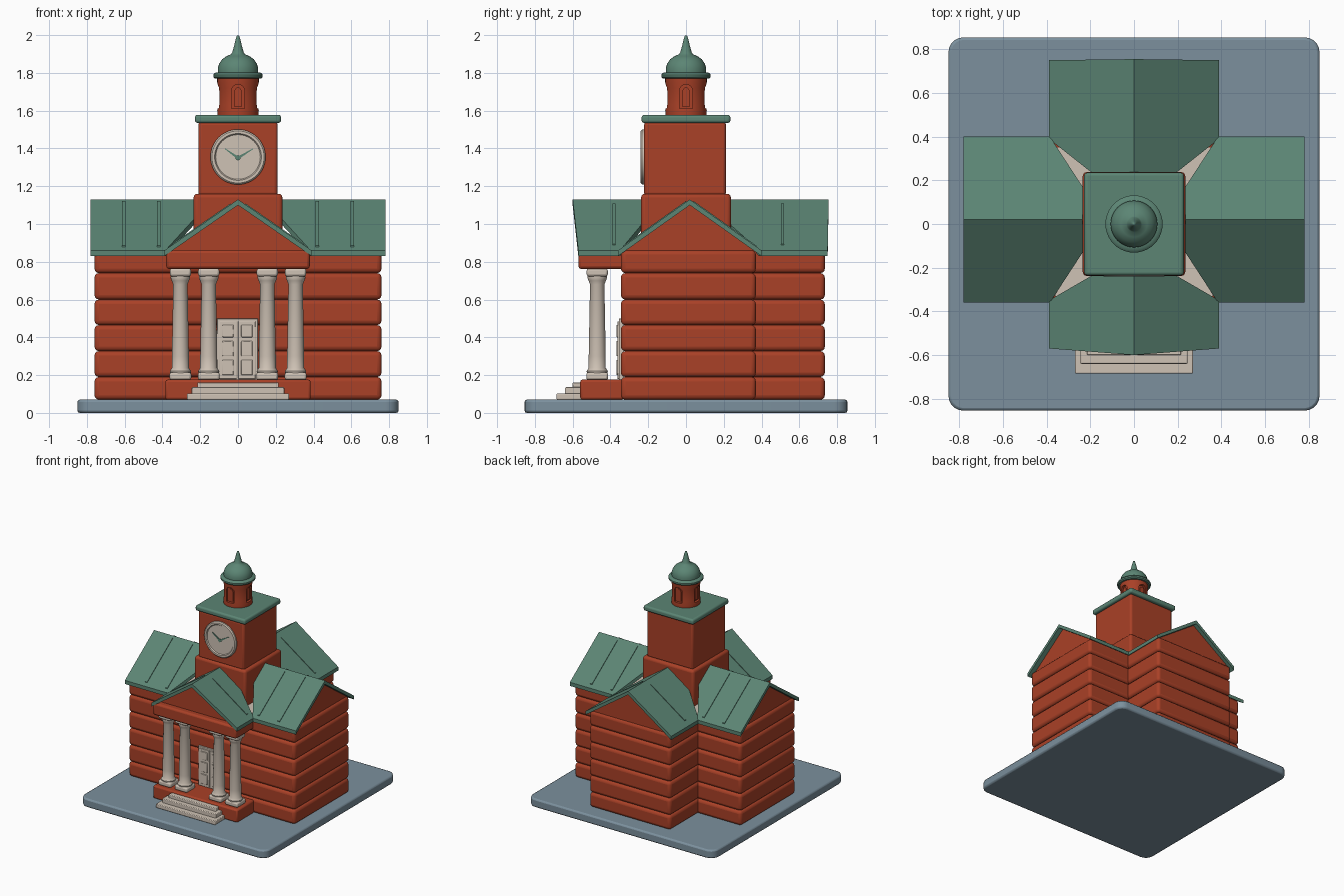
import bpy, bmesh, math
from mathutils import Vector, Matrix

if "Cube" in bpy.data.objects:
    bpy.data.objects.remove(bpy.data.objects["Cube"])


def material(name, rgb):
    m = bpy.data.materials.new(name)
    m.diffuse_color = (*rgb, 1)
    m.use_nodes = True
    m.node_tree.nodes["Principled BSDF"].inputs["Base Color"].default_value = m.diffuse_color
    return m


RED = material("brick red", (0.40, 0.052, 0.020))
GREEN = material("roof green", (0.106, 0.235, 0.175))
CREAM = material("cream stone", (0.62, 0.54, 0.46))
SLATE = material("slate blue", (0.20, 0.28, 0.34))


def finish(name, bm, mat, bevel=0.0, segments=2, smooth=True):
    bmesh.ops.recalc_face_normals(bm, faces=bm.faces)
    me = bpy.data.meshes.new(name)
    bm.to_mesh(me)
    bm.free()
    me.materials.append(mat)
    ob = bpy.data.objects.new(name, me)
    bpy.context.collection.objects.link(ob)
    if bevel:
        mod = ob.modifiers.new("bevel", "BEVEL")
        mod.width, mod.segments = bevel, segments
    if smooth:
        bpy.ops.object.select_all(action="DESELECT")
        ob.select_set(True)
        bpy.context.view_layer.objects.active = ob
        bpy.ops.object.shade_smooth_by_angle(angle=math.radians(40))
    return ob


def box(name, x0, x1, y0, y1, z0, z1, mat, bevel=0.0, segments=2):
    bm = bmesh.new()
    mx = Matrix.Translation(((x0 + x1) / 2, (y0 + y1) / 2, (z0 + z1) / 2))
    bmesh.ops.create_cube(bm, size=1, matrix=mx @ Matrix.Diagonal((x1 - x0, y1 - y0, z1 - z0, 1)))
    return finish(name, bm, mat, bevel, segments)


def lathe(name, profile, mat, centre=(0, 0), steps=32):
    bm = bmesh.new()
    vs = [bm.verts.new((centre[0] + r, centre[1], z)) for r, z in profile]
    es = [bm.edges.new(p) for p in zip(vs, vs[1:])]
    bmesh.ops.spin(bm, geom=vs + es, cent=(*centre, 0), axis=(0, 0, 1),
                   angle=math.tau, steps=steps, use_duplicate=False)
    bmesh.ops.remove_doubles(bm, verts=bm.verts, dist=1e-5)
    return finish(name, bm, mat)


def prism(name, points, offset, mat):
    """Flat polygon pushed along an offset vector into a solid."""
    bm = bmesh.new()
    face = bm.faces.new([bm.verts.new(p) for p in points])
    new = bmesh.ops.extrude_face_region(bm, geom=[face], use_keep_orig=True)["geom"]
    bmesh.ops.translate(bm, vec=Vector(offset), verts=[v for v in new if isinstance(v, bmesh.types.BMVert)])
    return finish(name, bm, mat, smooth=False)


# Ground slab with rounded corners
bm = bmesh.new()
bmesh.ops.create_cube(bm, size=1, matrix=Matrix.Translation((0, 0, 0.035)) @ Matrix.Diagonal((1.70, 1.71, 0.07, 1)))
corners = [e for e in bm.edges if abs(e.verts[0].co.z - e.verts[1].co.z) > 0.01]
bmesh.ops.bevel(bm, geom=corners, offset=0.07, segments=5, profile=0.5, affect="EDGES")
finish("ground_slab", bm, SLATE, 0.012)

# Walls as stacked bulging courses
levels = [0.07, 0.19, 0.327, 0.465, 0.60, 0.74, 0.862]
for i, (a, b) in enumerate(zip(levels, levels[1:])):
    box(f"cross_wing_course_{i}", -0.76, 0.76, -0.345, 0.37, a, b, RED, 0.024, 3)
    box(f"back_wing_course_{i}", -0.37, 0.37, 0.2, 0.735, a, b, RED, 0.024, 3)

# Ceiling seen through the roof valleys
box("ceiling_cross", -0.70, 0.70, -0.33, 0.35, 0.858, 0.868, CREAM)

# Roof panels: heights follow the pitch of each gable
TOP, EAVE, MID = 1.13, 0.86, 0.02


def side_z(y):
    half = 0.38
    return TOP - (TOP - EAVE) * abs(y - MID) / half


def end_z(x):
    return TOP - (TOP - EAVE) * abs(x) / 0.39


DROP = (0, 0, -0.03)
for s, side in ((1, "right"), (-1, "left")):
    for e, (mid, eave) in {"front": (-0.13, -0.36), "back": (0.17, 0.40)}.items():
        pts = [(0.78, MID), (0.2, MID), (0.235, mid), (0.385, eave), (0.78, eave)]
        prism(f"side_roof_{side}_{e}", [(s * x, y, side_z(y)) for x, y in pts], DROP, GREEN)
        # Standing seams
        for x in (0.42, 0.605):
            ys = (MID + (eave - MID) * 0.05, MID + (eave - MID) * 0.93)
            q = [(s * (x + d), y, side_z(y)) for d, y in ((-.009, ys[0]), (.009, ys[0]), (.009, ys[1]), (-.009, ys[1]))]
            prism(f"roof_seam_{side}_{e}", q, (0, 0, 0.006), GREEN)
    ends = {"front": (-0.60, -0.57, -0.2, -0.24, -0.35, -0.38),
            "back": (0.755, 0.75, 0.2, 0.24, 0.39, 0.51)}
    for e, (tip, low, ridge, mid, valley, seam) in ends.items():
        pts = [(0, tip), (0, ridge), (0.2, mid), (0.39, valley), (0.39, low)]
        prism(f"{e}_roof_{side}", [(s * x, y, end_z(x)) for x, y in pts], DROP, GREEN)
        q = [(s * x, seam + d, end_z(x)) for x, d in ((.04, -.008), (.35, -.008), (.35, .008), (.04, .008))]
        prism(f"{e}_roof_seam_{side}", q, (0, 0, 0.006), GREEN)
    # Side gable walls
    prism(f"gable_{side}", [(s * 0.74, -0.33, 0.855), (s * 0.74, 0.37, 0.855), (s * 0.74, MID, 1.11)],
          (-s * 0.03, 0, 0), RED)

for name, y in (("front_gable", -0.52), ("back_gable", 0.69)):
    prism(name, [(-0.36, y, 0.855), (0.36, y, 0.855), (0, y, 1.11)], (0, 0.03, 0), RED)

# Portico platform, beam and steps
box("portico_platform", -0.385, 0.385, -0.56, -0.33, 0.07, 0.176, RED, 0.012)
box("portico_beam", -0.38, 0.38, -0.57, -0.32, 0.762, 0.862, RED, 0.015)
for i, (w, y, z) in enumerate(((0.27, -0.685, 0.103), (0.245, -0.64, 0.136), (0.215, -0.60, 0.162))):
    box(f"step_{i}", -w, w, y, -0.54, 0.07, z, CREAM, 0.005)

# Columns
for x in (-0.305, -0.155, 0.155, 0.305):
    y = -0.47
    box("column_base", x - 0.058, x + 0.058, y - 0.058, y + 0.058, 0.174, 0.215, CREAM, 0.012)
    box("column_capital", x - 0.056, x + 0.056, y - 0.056, y + 0.056, 0.722, 0.765, CREAM, 0.012)
    lathe("column_shaft", [(0, 0.2), (0.054, 0.205), (0.056, 0.222), (0.045, 0.238), (0.045, 0.3), (0.038, 0.68),
                           (0.046, 0.70), (0.052, 0.715), (0.05, 0.73), (0, 0.735)], CREAM, (x, y), 24)

# Double door with raised panels
box("door_frame", -0.112, 0.106, -0.356, -0.33, 0.17, 0.50, CREAM, 0.004)
for x in (-0.053, 0.047):
    box("door_leaf", x - 0.046, x + 0.046, -0.363, -0.34, 0.18, 0.485, CREAM, 0.003)
    for z0, z1 in ((0.20, 0.28), (0.30, 0.38), (0.40, 0.465)):
        box("door_panel", x - 0.03, x + 0.03, -0.369, -0.35, z0, z1, CREAM, 0.004)

# Clock tower
box("tower_lower", -0.235, 0.235, -0.238, 0.238, 0.84, 1.16, RED, 0.02, 3)
box("tower_upper", -0.21, 0.21, -0.222, 0.212, 1.15, 1.54, RED, 0.016, 3)
box("tower_cap", -0.228, 0.228, -0.235, 0.235, 1.535, 1.578, GREEN, 0.014, 3)

# Clock with raised rim and two hands
rim = lathe("clock_face", [(0, 0.010), (0.118, 0.010), (0.124, 0.018), (0.138, 0.018), (0.146, 0.010), (0.146, -0.02)],
            CREAM, steps=48)
rim.matrix_world = Matrix.Translation((0, -0.222, 1.355)) @ Matrix.Rotation(math.pi / 2, 4, "X")
for name, tx, tz, w in (("minute_hand", 0.08, 1.398, 0.007), ("hour_hand", -0.068, 1.398, 0.007)):
    a, b = Vector((0, -0.233, 1.35)), Vector((tx, -0.233, tz))
    side = Vector((-(b - a).z, 0, (b - a).x)).normalized() * w
    prism(name, [a - side, a + side, b + side * 0.3, b - side * 0.3], (0, -0.006, 0), GREEN)
hub = lathe("clock_hub", [(0, 0.007), (0.013, 0.007), (0.013, 0)], GREEN, steps=16)
hub.matrix_world = Matrix.Translation((0, -0.233, 1.35)) @ Matrix.Rotation(math.pi / 2, 4, "X")

# Cupola drum with four arched niches
drum = lathe("cupola_drum", [(0, 1.57), (0.108, 1.57), (0.11, 1.60), (0.105, 1.63), (0.105, 1.72),
                             (0.11, 1.75), (0.11, 1.785), (0, 1.785)], RED, steps=40)
arch = [(-0.034, 1.612), (0.034, 1.612)]
arch += [(0.034 * math.cos(a), 1.705 + 0.034 * math.sin(a)) for a in [math.pi * i / 10 for i in range(11)]]
for k in range(4):
    turn = Matrix.Rotation(k * math.pi / 2, 3, "Z")
    pts = [turn @ Vector((x, -0.14, z)) for x, z in arch]
    cutter = prism("niche_cutter", pts, turn @ Vector((0, 0.052, 0)), RED)
    cutter.hide_render = True
    cutter.hide_set(True)
    mod = drum.modifiers.new("niche", "BOOLEAN")
    mod.operation, mod.solver, mod.object = "DIFFERENCE", "EXACT", cutter
    # Small shutter standing inside each niche
    inner = [turn @ Vector((x * 0.6, -0.09, 1.66 + (z - 1.66) * 0.8)) for x, z in arch]
    prism("niche_shutter", inner, turn @ Vector((0, -0.006, 0)), RED)

# Dome and spire
lathe("dome", [(0, 1.77), (0.122, 1.77), (0.131, 1.778), (0.131, 1.79), (0.122, 1.80), (0.107, 1.803),
               (0.107, 1.825), (0.099, 1.85), (0.083, 1.873), (0.06, 1.889), (0.036, 1.899),
               (0.030, 1.91), (0.020, 1.945), (0.012, 1.98), (0.006, 1.996), (0, 2.0)], GREEN, steps=40)
